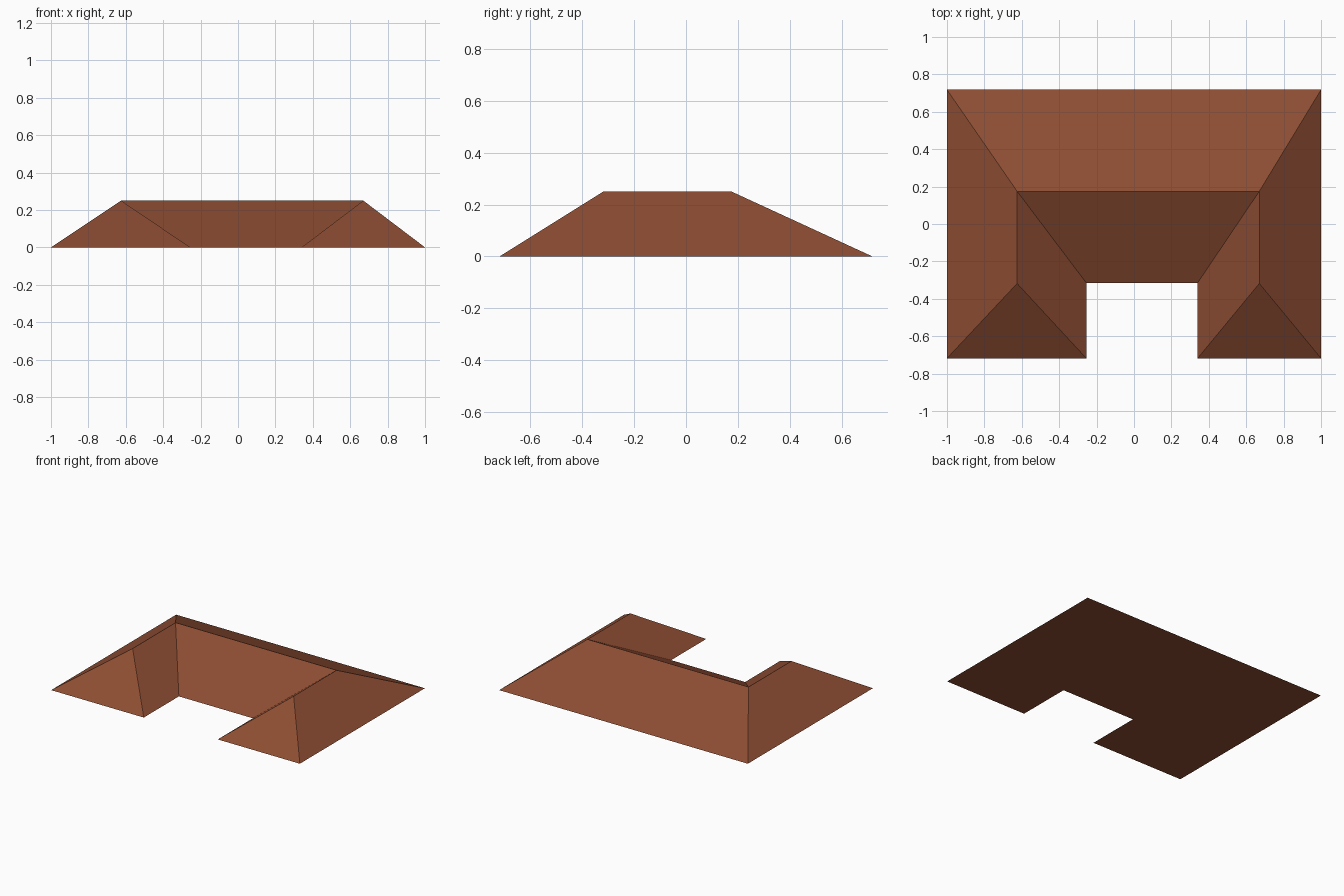
import bpy, bmesh

if "Cube" in bpy.data.objects:
    bpy.data.objects.remove(bpy.data.objects["Cube"])

# Single terracotta colour
tile = bpy.data.materials.new("terracotta_tile")
tile.diffuse_color = (0.27, 0.075, 0.033, 1)
tile.use_nodes = True
tile.node_tree.nodes["Principled BSDF"].inputs["Base Color"].default_value = tile.diffuse_color

DEPTH, COURT, RIDGE_Z = 0.718, -0.315, 0.25

# U-shaped eaves, counter-clockwise from the front left corner
eaves = [(-1, -DEPTH), (-0.255, -DEPTH), (-0.255, COURT), (0.34, COURT),
         (0.34, -DEPTH), (1, -DEPTH), (1, DEPTH), (-1, DEPTH)]
# Ridge corners: left front, left back, right back, right front
ridge = [(-0.625, -0.318), (-0.625, 0.175), (0.67, 0.175), (0.67, -0.318)]
# Ridge corner that each eaves corner's hip or valley climbs to
climbs_to = [0, 0, 1, 2, 3, 3, 2, 1]

bm = bmesh.new()
low = [bm.verts.new((x, y, 0)) for x, y in eaves]
high = [bm.verts.new((x, y, RIDGE_Z)) for x, y in ridge]

# One sloping face per eaves edge: triangular hips at the wing ends
for i in range(len(low)):
    j = (i + 1) % len(low)
    top = dict.fromkeys([high[climbs_to[j]], high[climbs_to[i]]])
    bm.faces.new([low[i], low[j], *top])

# Flat underside
bm.faces.new(low[::-1])
bm.normal_update()

mesh = bpy.data.meshes.new("hip_roof")
bm.to_mesh(mesh)
bm.free()
mesh.materials.append(tile)
roof = bpy.data.objects.new("hip_roof", mesh)
bpy.context.collection.objects.link(roof)
